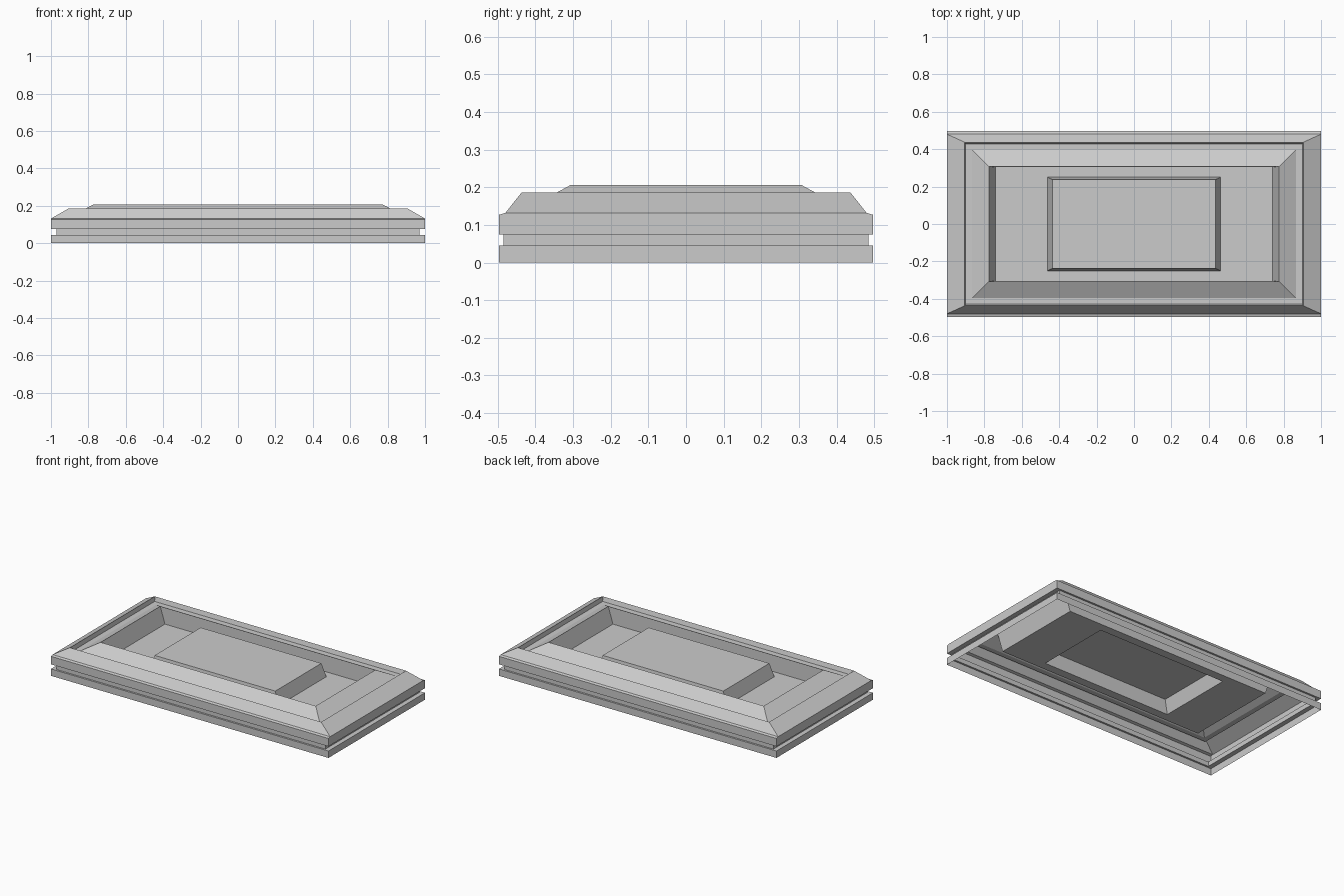
import bpy
import bmesh

if "Cube" in bpy.data.objects:
    bpy.data.objects.remove(bpy.data.objects["Cube"])


def rect_shell(name, loops, cap=False):
    """Sweep nested rectangles (half_x, half_y, z) into one open shell."""
    bm = bmesh.new()
    rings = [[bm.verts.new((sx * hx, sy * hy, z))
              for sx, sy in ((-1, -1), (1, -1), (1, 1), (-1, 1))]
             for hx, hy, z in loops]
    for a, b in zip(rings, rings[1:]):
        for i in range(4):
            j = (i + 1) % 4
            bm.faces.new((a[i], a[j], b[j], b[i]))
    if cap:
        bm.faces.new(rings[-1])
    mesh = bpy.data.meshes.new(name)
    bm.to_mesh(mesh)
    bm.free()
    obj = bpy.data.objects.new(name, mesh)
    bpy.context.collection.objects.link(obj)
    return obj


# Outer frame: lower band, side groove, upper band, sloped rim and inner lip
rect_shell("outer_frame", [
    (1.0, 0.497, 0.0),
    (1.0, 0.497, 0.045),
    (0.97, 0.485, 0.045),
    (0.97, 0.485, 0.075),
    (1.0, 0.497, 0.075),
    (1.0, 0.497, 0.127),
    (1.0, 0.48, 0.132),
    (0.905, 0.437, 0.186),
    (0.9, 0.428, 0.158),
    (0.865, 0.395, 0.158),
])

# Raised border: slopes up from the channel, then drops into the recess
rect_shell("raised_border", [
    (0.865, 0.395, 0.158),
    (0.775, 0.307, 0.206),
    (0.74, 0.305, 0.10),
])

# Recessed floor with the tapered block in its centre, hollow below
rect_shell("recessed_floor", [
    (0.74, 0.305, 0.10),
    (0.462, 0.25, 0.10),
])
rect_shell("centre_block", [
    (0.462, 0.25, 0.10),
    (0.435, 0.237, 0.185),
], cap=True)
